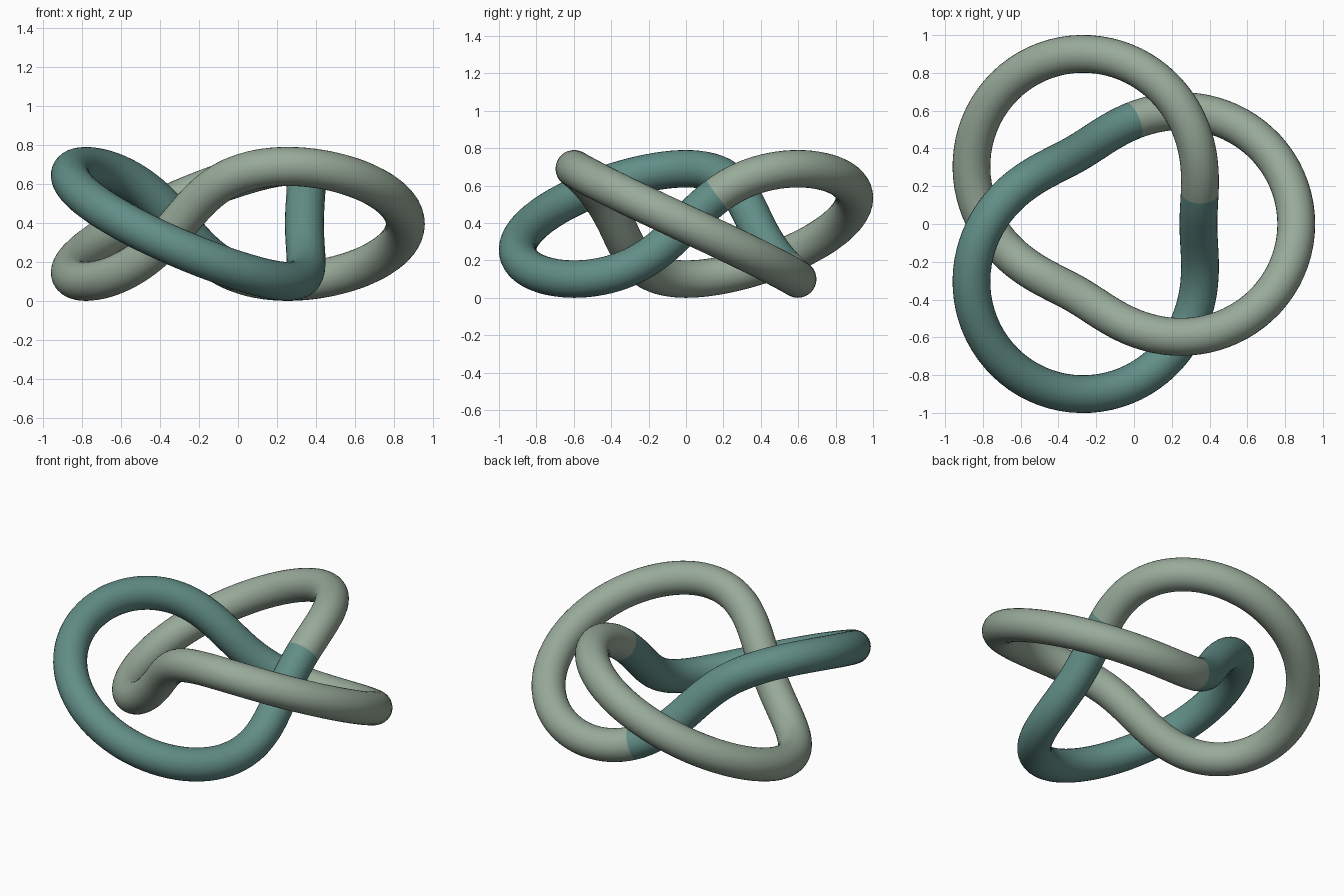
import bpy, bmesh, math
from mathutils import Vector

if "Cube" in bpy.data.objects:
    bpy.data.objects.remove(bpy.data.objects["Cube"])

RINGS, SIDES = 240, 32          # steps along the knot, sides of the tube
R, r, H = 0.69, 0.259, 0.295    # main radius, radial swing, height swing
TUBE = 0.1
X0, Z0 = -0.09, H + TUBE        # centres the bounds, rests the tube on z = 0


def material(name, rgb):
    m = bpy.data.materials.new(name)
    m.diffuse_color = (*rgb, 1)
    m.use_nodes = True
    m.node_tree.nodes["Principled BSDF"].inputs["Base Color"].default_value = m.diffuse_color
    return m


def path(t):
    """Three-lobed torus knot centreline."""
    rad = R + r * math.cos(3 * t)
    return Vector((X0 + rad * math.cos(2 * t), rad * math.sin(2 * t),
                   Z0 - H * math.sin(3 * t)))


# Tube swept along the closed knot
bm = bmesh.new()
rings = []
for i in range(RINGS):
    t = math.tau * i / RINGS
    p = path(t)
    tangent = (path(t + 1e-3) - path(t - 1e-3)).normalized()
    side = tangent.cross(Vector((0, 0, 1))).normalized()
    up = side.cross(tangent)
    rings.append([bm.verts.new(p + TUBE * (math.cos(a) * side + math.sin(a) * up))
                  for a in (math.tau * j / SIDES for j in range(SIDES))])

for i in range(RINGS):
    a, b = rings[i], rings[(i + 1) % RINGS]
    degrees = 360 * (i + 0.5) / RINGS
    for j in range(SIDES):
        k = (j + 1) % SIDES
        f = bm.faces.new((a[j], a[k], b[k], b[j]))
        f.smooth = True
        # one stretch of the strand is teal
        f.material_index = 1 if 40.5 < degrees < 190 else 0
bmesh.ops.recalc_face_normals(bm, faces=bm.faces)

mesh = bpy.data.meshes.new("knot_tube")
bm.to_mesh(mesh)
bm.free()
mesh.materials.append(material("sage_green", (0.314, 0.402, 0.319)))
mesh.materials.append(material("teal", (0.122, 0.27, 0.242)))
bpy.context.collection.objects.link(bpy.data.objects.new("knot_tube", mesh))
